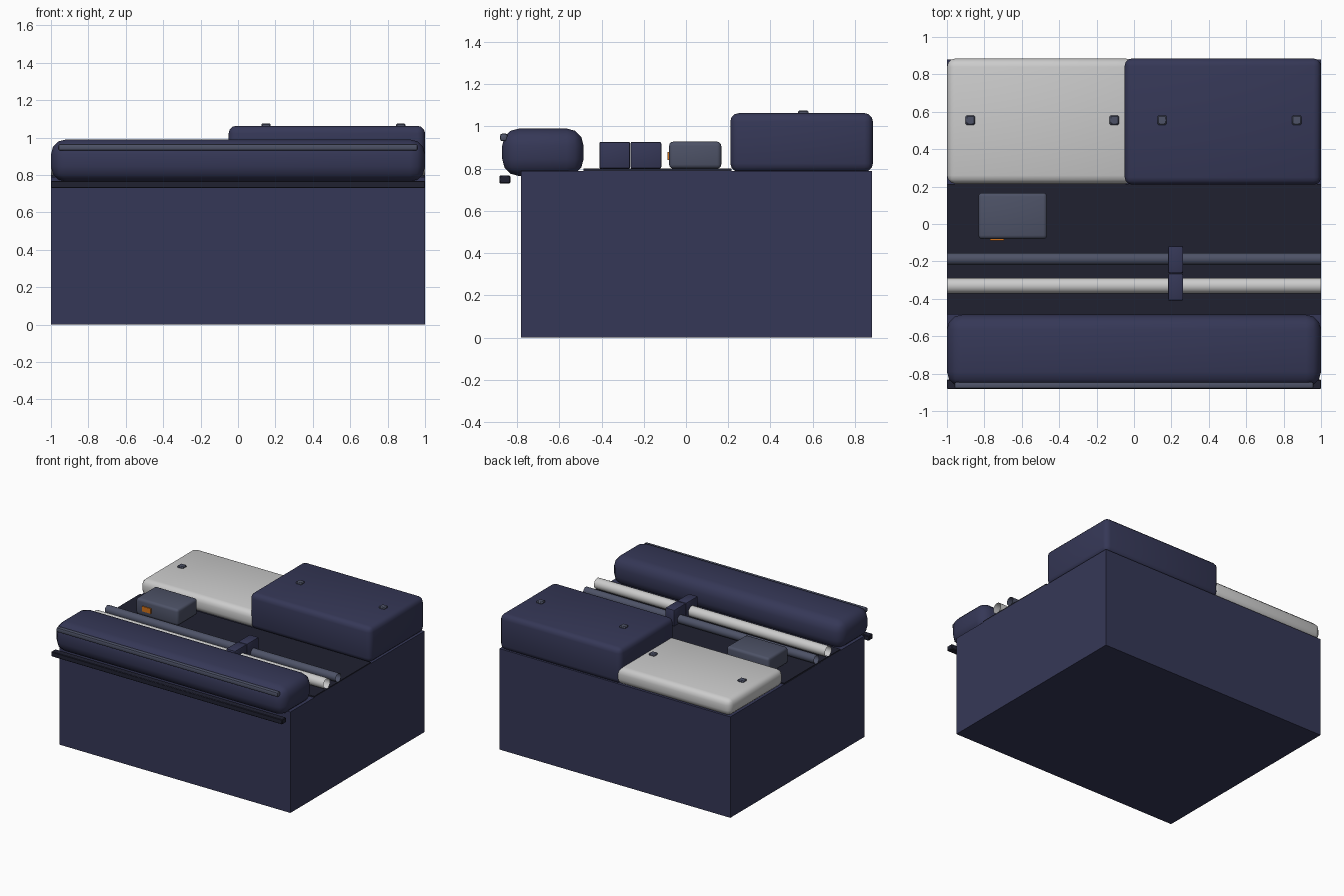
import bpy
import bmesh
import math

if "Cube" in bpy.data.objects:
    bpy.data.objects.remove(bpy.data.objects["Cube"])


def material(name, rgb):
    m = bpy.data.materials.new(name)
    m.diffuse_color = (*rgb, 1)
    m.use_nodes = True
    m.node_tree.nodes["Principled BSDF"].inputs["Base Color"].default_value = m.diffuse_color
    return m


navy = material("navy", (0.036, 0.039, 0.095))
slate = material("slate", (0.075, 0.085, 0.135))
dark = material("dark", (0.014, 0.015, 0.03))
orange = material("orange", (0.65, 0.17, 0.01))


def make_object(name, bm, mat):
    me = bpy.data.meshes.new(name)
    bm.to_mesh(me)
    bm.free()
    ob = bpy.data.objects.new(name, me)
    bpy.context.collection.objects.link(ob)
    if mat:
        me.materials.append(mat)
    return ob


def box(name, x, y, z, mat=None, bevel=0.0, segments=3):
    """Box from (min, max) ranges, with optional rounded edges."""
    bm = bmesh.new()
    bmesh.ops.create_cube(bm, size=1)
    for v in bm.verts:
        v.co = [r[0] + (c + 0.5) * (r[1] - r[0]) for c, r in zip(v.co, (x, y, z))]
    if bevel:
        bmesh.ops.bevel(bm, geom=bm.edges[:], offset=bevel, segments=segments,
                        profile=0.5, affect='EDGES', clamp_overlap=True)
        for f in bm.faces:
            f.smooth = True
    ob = make_object(name, bm, mat)
    if bevel:
        bpy.context.view_layer.objects.active = ob
        ob.select_set(True)
        bpy.ops.object.shade_smooth_by_angle(angle=math.radians(40))
        ob.select_set(False)
    return ob


def open_tube(name, y, z, radius, mat=None, sides=20):
    """Thin tube along x, open at both ends."""
    bm = bmesh.new()
    rings = [[bm.verts.new((x, y + radius * math.cos(math.tau * i / sides),
                            z + radius * math.sin(math.tau * i / sides)))
              for i in range(sides)] for x in (-1, 1)]
    for i in range(sides):
        j = (i + 1) % sides
        f = bm.faces.new((rings[0][i], rings[0][j], rings[1][j], rings[1][i]))
        f.smooth = True
    bmesh.ops.recalc_face_normals(bm, faces=bm.faces[:])
    return make_object(name, bm, mat)


# Main body and dark deck on top
box("body", (-1, 1), (-0.78, 0.88), (0, 0.79), navy)
box("deck", (-1, 1), (-0.485, 0.215), (0.785, 0.8), dark)

# Padded front bolster with its trim strip and the rail below
box("front_bolster", (-1, 1), (-0.87, -0.485), (0.765, 0.99), navy, 0.08)
box("bolster_trim", (-0.96, 0.96), (-0.88, -0.845), (0.93, 0.966), slate, 0.01, 2)
box("front_rail", (-1, 1), (-0.883, -0.832), (0.73, 0.768), dark, 0.004, 1)

# Rear covers, low grey and tall navy
box("low_cover", (-1, 0), (0.215, 0.885), (0.785, 0.915), None, 0.045)
box("tall_cover", (-0.05, 1), (0.21, 0.885), (0.785, 1.063), navy, 0.04)

# Fastener studs on the covers
for i, (x, top) in enumerate(((-0.875, 0.928), (-0.105, 0.928), (0.15, 1.076), (0.87, 1.076))):
    box(f"stud_{i + 1}", (x - 0.025, x + 0.025), (0.53, 0.58), (top - 0.03, top), slate, 0.006, 1)

# Pipes running across the deck, each held by a clamp
open_tube("large_pipe", -0.33, 0.84, 0.041)
open_tube("small_pipe", -0.187, 0.833, 0.033, slate)
for name, y in (("large_pipe_clamp", -0.337), ("small_pipe_clamp", -0.19)):
    box(name, (0.183, 0.263), (y - 0.073, y + 0.073), (0.8, 0.927), navy, 0.008, 2)

# Control box with an orange indicator
box("control_box", (-0.832, -0.465), (-0.08, 0.167), (0.8, 0.928), slate, 0.02)
box("indicator", (-0.77, -0.695), (-0.087, -0.07), (0.84, 0.88), orange)
